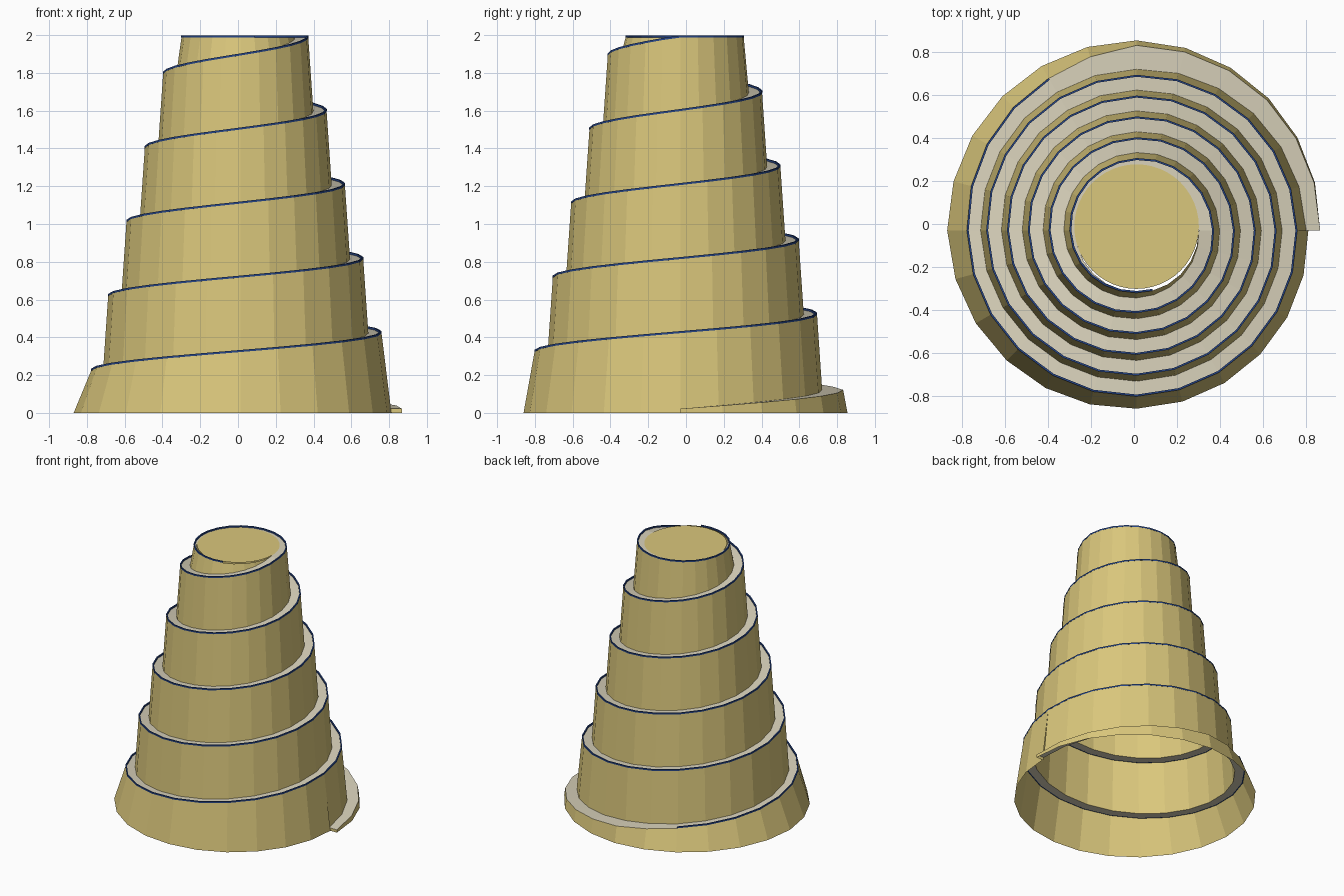
import bpy, bmesh, math

if "Cube" in bpy.data.objects:
    bpy.data.objects.remove(bpy.data.objects["Cube"])

CX, CY = 0.012, -0.03      # spiral axis
N = 24                     # facets per turn
TOP = 1.987


def mat(name, rgb):
    m = bpy.data.materials.new(name)
    m.diffuse_color = (*rgb, 1)
    m.use_nodes = True
    m.node_tree.nodes["Principled BSDF"].inputs["Base Color"].default_value = m.diffuse_color
    return m


SAND = mat("sand wall", (0.70, 0.57, 0.20))
STONE = mat("pale stone path", (0.70, 0.65, 0.50))
BLUE = mat("dark blue edging", (0.02, 0.06, 0.24))


def lerp(table, x):
    for (a, u), (b, v) in zip(table, table[1:]):
        if x <= b:
            return u + (v - u) * (x - a) / (b - a)
    return table[-1][1]


def height(t):
    return min(0.022 + 0.40 * t if t < 1 else 0.03 + 0.392 * t, TOP)


def r_out(t):
    if t < 0.7:
        return lerp([(0, 0.855), (0.25, 0.862), (0.32, 0.82), (0.5, 0.79), (0.7, 0.777)], t)
    return max(0.845 - 0.097 * t, 0.29)


def r_in(t):
    return max(0.775 - 0.097 * t + 0.015 * max(0, 1 - 4 * t), 0.285)


def r_base(t):
    return lerp([(0, 0.855), (0.25, 0.885), (0.5, 0.882), (0.75, 0.83), (1, 0.80)], t)


def point(t, r, z):
    a = 2 * math.pi * t
    return (CX + r * math.cos(a), CY + r * math.sin(a), z)


def sweep(name, start, end, section, material, closed=False):
    """Join the cross-sections given by section(t) along the spiral."""
    bm = bmesh.new()
    rings = []
    for i in range(round(start * N), round(end * N) + 1):
        t = i / N
        rings.append([bm.verts.new(point(t, r, z)) for r, z in section(t)])
    k = len(rings[0])
    for a, b in zip(rings, rings[1:]):
        for j in range(k if closed else k - 1):
            n = (j + 1) % k
            bm.faces.new((a[j], b[j], b[n], a[n]))
    if closed:
        bm.faces.new(rings[0])
        bm.faces.new(rings[-1][::-1])
        bmesh.ops.recalc_face_normals(bm, faces=bm.faces)
    return finish(name, bm, material)


def finish(name, bm, material):
    me = bpy.data.meshes.new(name)
    bm.to_mesh(me)
    bm.free()
    me.materials.append(material)
    ob = bpy.data.objects.new(name, me)
    bpy.context.collection.objects.link(ob)
    return ob


# flared bottom wall, from the ground to the first turn of the path
sweep("base_wall", 0, 1,
      lambda t: [(r_base(t), 0), (r_out(t), height(t))], SAND)

# tapered wall rising from each turn of the path to the next
sweep("spiral_wall", 0, 5,
      lambda t: [(r_in(t), height(t)), (r_out(t + 1), height(t + 1))], SAND)

# climbing path
sweep("spiral_path", 0, 5.8,
      lambda t: [(r_out(t), height(t)), (r_in(t), height(t))], STONE)


# thin edging along the outer rim of the path
def edging(t):
    r, z = r_out(t), height(t)
    return [(r - 0.008, z), (r + 0.001, z), (r + 0.001, z + 0.011), (r - 0.008, z + 0.011)]


sweep("path_edging", 0.33, 5.8, edging, BLUE, closed=True)

# small upright face closing the start of the path
bm = bmesh.new()
bm.faces.new([bm.verts.new(point(0, r, z)) for r, z in
              [(0.79, 0), (0.855, 0), (0.855, height(0)), (0.79, height(0))]])
finish("path_start", bm, SAND)

# round summit floor
bm = bmesh.new()
bmesh.ops.create_circle(bm, cap_ends=True, segments=48, radius=0.29)
bmesh.ops.translate(bm, verts=bm.verts, vec=(CX, -0.012, TOP + 0.003))
finish("summit_floor", bm, SAND)
